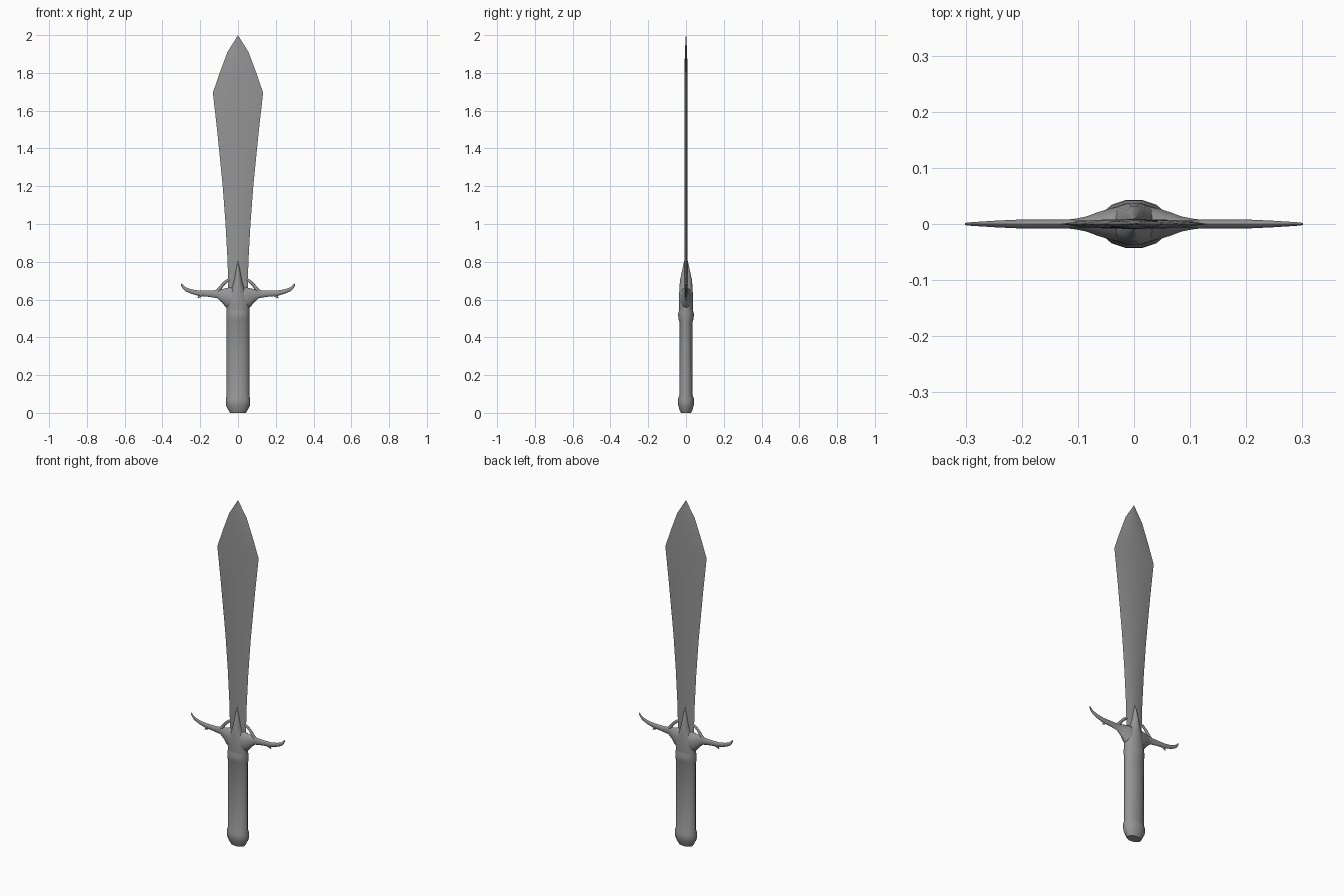
import bpy
from math import cos, sin, pi, radians
from mathutils import Vector

if "Cube" in bpy.data.objects:
    bpy.data.objects.remove(bpy.data.objects["Cube"], do_unlink=True)

steel = bpy.data.materials.new("grey steel")
steel.use_nodes = True
GREY = (0.3, 0.3, 0.3, 1)
steel.diffuse_color = GREY
steel.node_tree.nodes["Principled BSDF"].inputs["Base Color"].default_value = GREY


def loft(name, rings, angle=40, mirror=False):
    """Skin a list of equal rings of points, capping both ends."""
    n = len(rings[0])
    verts = [p for ring in rings for p in ring]
    faces = [(r * n + i, r * n + (i + 1) % n, (r + 1) * n + (i + 1) % n, (r + 1) * n + i)
             for r in range(len(rings) - 1) for i in range(n)]
    faces += [tuple(reversed(range(n))), tuple(range(len(verts) - n, len(verts)))]
    mesh = bpy.data.meshes.new(name)
    mesh.from_pydata(verts, [], faces)
    mesh.materials.append(steel)
    obj = bpy.data.objects.new(name, mesh)
    bpy.context.collection.objects.link(obj)
    bpy.ops.object.select_all(action="DESELECT")
    obj.select_set(True)
    bpy.context.view_layer.objects.active = obj
    bpy.ops.object.mode_set(mode="EDIT")
    bpy.ops.mesh.select_all(action="SELECT")
    bpy.ops.mesh.normals_make_consistent(inside=False)
    bpy.ops.object.mode_set(mode="OBJECT")
    bpy.ops.object.shade_smooth_by_angle(angle=radians(angle))
    if mirror:
        obj.modifiers.new("other side", "MIRROR")
    return obj


def oval(z, rx, ry, n=14):
    return [(rx * cos(2 * pi * i / n), ry * sin(2 * pi * i / n), z) for i in range(n)]


def strut(name, stations, n=8):
    """Tapered bar in the xz plane: x, z, half width, half depth."""
    rings = []
    for k, (x, z, w, d) in enumerate(stations):
        a, b = stations[max(k - 1, 0)], stations[min(k + 1, len(stations) - 1)]
        t = Vector((b[0] - a[0], b[1] - a[1])).normalized()
        rings.append([(x - t.y * w * cos(2 * pi * i / n), d * sin(2 * pi * i / n),
                       z + t.x * w * cos(2 * pi * i / n)) for i in range(n)])
    return loft(name, rings, 60, mirror=True)


# Leaf-shaped blade with a shallow central ridge
blade = []
for z, w, t in [(0.6, 0.05, 0.009), (0.8, 0.055, 0.009), (1.0, 0.066, 0.009),
                (1.2, 0.081, 0.009), (1.5, 0.111, 0.009), (1.695, 0.133, 0.009),
                (1.8, 0.097, 0.008), (1.91, 0.056, 0.006), (1.998, 0.001, 0.001)]:
    blade.append([(w, 0, z), (0.55 * w, 0.8 * t, z), (0, t, z), (-0.55 * w, 0.8 * t, z),
                  (-w, 0, z), (-0.55 * w, -0.8 * t, z), (0, -t, z), (0.55 * w, -0.8 * t, z)])
loft("blade", blade)

# Grip, with pommel bulge at the bottom and collar at the top
loft("grip", [oval(*s) for s in [
    (0, 0.043, 0.028), (0.01, 0.048, 0.033), (0.035, 0.062, 0.041), (0.05, 0.064, 0.044),
    (0.075, 0.064, 0.044), (0.095, 0.06, 0.035), (0.48, 0.06, 0.035), (0.495, 0.061, 0.041),
    (0.525, 0.06, 0.043), (0.545, 0.06, 0.037), (0.57, 0.058, 0.036)]], 50)

# Guard core rising into a spike on both blade faces
loft("guard_core", [oval(*s) for s in [
    (0.545, 0.06, 0.037), (0.58, 0.06, 0.038), (0.62, 0.05, 0.038), (0.65, 0.037, 0.036),
    (0.7, 0.022, 0.033), (0.75, 0.013, 0.022), (0.8, 0.003, 0.011), (0.815, 0.001, 0.006)]], 60)

# Cross guard arms with flared roots and upturned tips
arm = []
for x, low, high, d in [(0, 0.54, 0.67, 0.034), (0.04, 0.545, 0.665, 0.03),
                        (0.065, 0.56, 0.66, 0.022), (0.085, 0.585, 0.655, 0.014),
                        (0.11, 0.607, 0.65, 0.009), (0.15, 0.614, 0.648, 0.008),
                        (0.21, 0.62, 0.648, 0.008), (0.25, 0.632, 0.655, 0.006),
                        (0.28, 0.645, 0.666, 0.004), (0.295, 0.661, 0.681, 0.003),
                        (0.301, 0.674, 0.684, 0.002)]:
    mid, half = (low + high) / 2, (high - low) / 2
    arm.append([(x, d * sin(pi * i / 5), mid + half * cos(pi * i / 5)) for i in range(10)])
loft("guard_arm", arm, 60, mirror=True)

# Small hooked barbs under the arms
strut("guard_barb", [(0.19, 0.63, 0.012, 0.006), (0.203, 0.618, 0.007, 0.004),
                     (0.213, 0.609, 0.002, 0.002)])

# Curved prongs joining the arms to the blade
strut("guard_prong", [(0.115, 0.635, 0.012, 0.008), (0.095, 0.66, 0.009, 0.007),
                      (0.078, 0.682, 0.008, 0.006), (0.06, 0.698, 0.008, 0.005),
                      (0.045, 0.708, 0.006, 0.004)])
